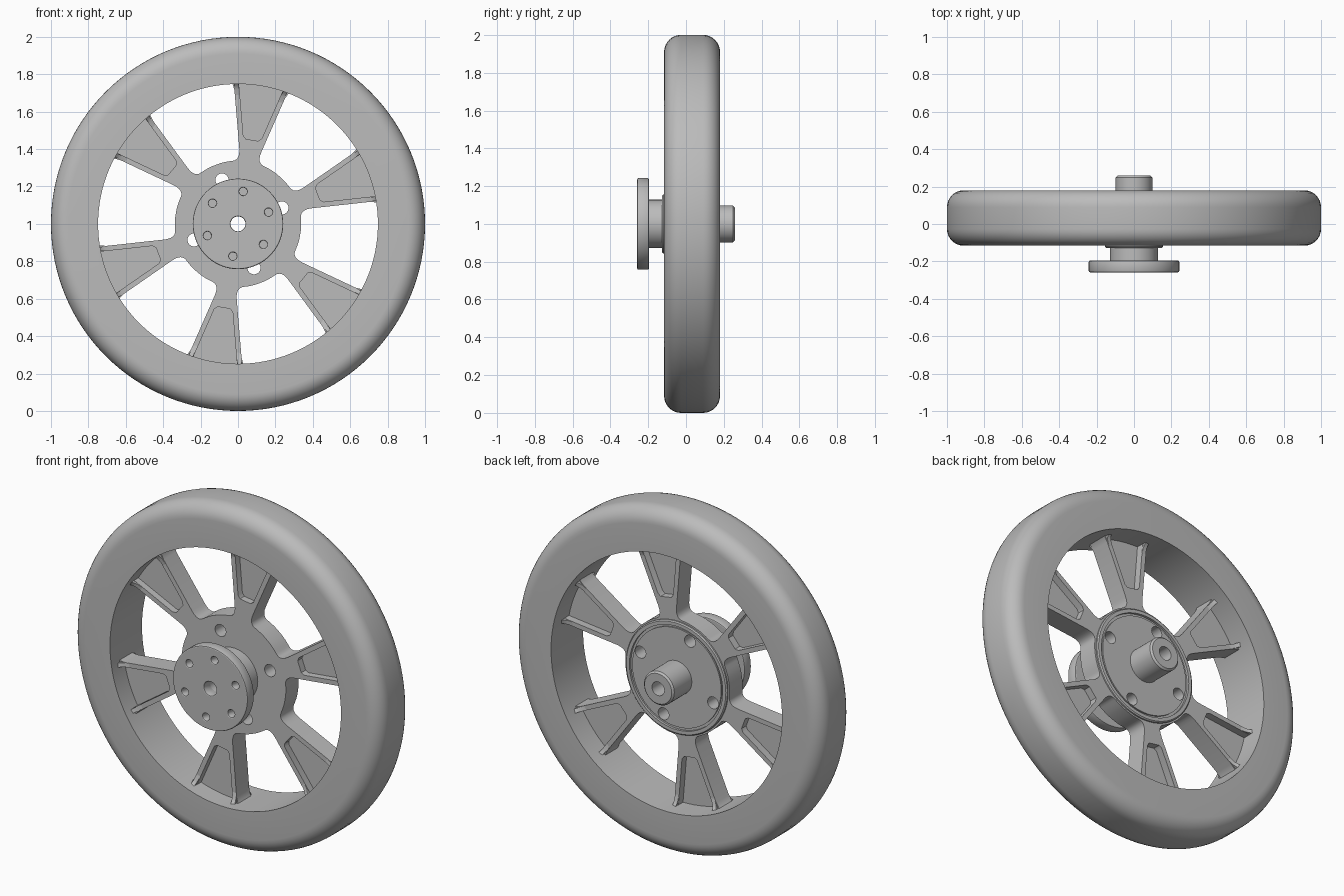
import bpy, bmesh, math
from mathutils import Vector, Matrix

cube = bpy.data.objects.get("Cube")
if cube:
    bpy.data.objects.remove(cube)

grey = bpy.data.materials.new("grey")
grey.use_nodes = True
grey.diffuse_color = (0.5, 0.5, 0.5, 1)
grey.node_tree.nodes["Principled BSDF"].inputs["Base Color"].default_value = (0.5, 0.5, 0.5, 1)

AXLE_Z = 1.0
SPOKES = [math.radians(80.5 + 60 * k) for k in range(6)]
BORE = 0.04


def finish(obj, angle=35):
    bpy.ops.object.select_all(action='DESELECT')
    obj.select_set(True)
    bpy.context.view_layer.objects.active = obj
    if obj.type == 'CURVE':
        bpy.ops.object.convert(target='MESH')
        obj = bpy.context.object
    bpy.ops.object.shade_smooth_by_angle(angle=math.radians(angle))
    return obj


def from_bmesh(name, bm):
    bmesh.ops.recalc_face_normals(bm, faces=bm.faces)
    mesh = bpy.data.meshes.new(name)
    bm.to_mesh(mesh)
    bm.free()
    mesh.materials.append(grey)
    obj = bpy.data.objects.new(name, mesh)
    obj.location.z = AXLE_Z
    bpy.context.collection.objects.link(obj)
    return finish(obj)


def lathe(name, profile, steps=96):
    """Revolve a closed (radius, y) profile round the axle."""
    bm = bmesh.new()
    rings = []
    for i in range(steps):
        a = 2 * math.pi * i / steps
        rings.append([bm.verts.new((r * math.cos(a), y, r * math.sin(a))) for r, y in profile])
    n = len(profile)
    for i in range(steps):
        p, q = rings[i], rings[(i + 1) % steps]
        for j in range(n):
            k = (j + 1) % n
            bm.faces.new((p[j], p[k], q[k], q[j]))
    return from_bmesh(name, bm)


def plate(name, loops, y0, y1, bevel=0.0):
    """Fill nested outlines and thicken them between two y values."""
    curve = bpy.data.curves.new(name, 'CURVE')
    curve.dimensions = '2D'
    curve.fill_mode = 'BOTH'
    curve.extrude = (y1 - y0) / 2 - bevel
    curve.bevel_depth = bevel
    curve.offset = -bevel
    curve.bevel_resolution = 1
    for loop in loops:
        spline = curve.splines.new('POLY')
        spline.points.add(len(loop) - 1)
        for point, (x, z) in zip(spline.points, loop):
            point.co = (x, z, 0, 1)
        spline.use_cyclic_u = True
    curve.materials.append(grey)
    obj = bpy.data.objects.new(name, curve)
    obj.rotation_euler.x = math.pi / 2
    obj.location = (0, (y0 + y1) / 2, AXLE_Z)
    bpy.context.collection.objects.link(obj)
    return finish(obj)


def circle(r, cx=0.0, cz=0.0, steps=24):
    return [(cx + r * math.cos(2 * math.pi * i / steps), cz + r * math.sin(2 * math.pi * i / steps))
            for i in range(steps)]


def bolt_circle(r, radius, count, start):
    return [circle(r, radius * math.cos(a), radius * math.sin(a))
            for a in (math.radians(start) + 2 * math.pi * k / count for k in range(count))]


def turn(points, a):
    c, s = math.cos(a), math.sin(a)
    return [(u * c - v * s, u * s + v * c) for u, v in points]


def half_width(u):
    return 0.055 + 0.254 * (u - 0.38)


# Tyre and rim: one rounded ring
MID, HALF, ROUND = 0.032, 0.148, 0.09
corner = [(1 - ROUND + ROUND * math.sin(t), HALF - ROUND + ROUND * math.cos(t))
          for t in (math.pi / 2 * i / 8 for i in range(9))]
rim = [(0.748, HALF)] + corner
rim += [(r, -y) for r, y in reversed(rim)]
lathe("rim", [(r, MID + y) for r, y in rim], 128)

# Spider: hub web and six flared spokes with pockets
HUB_R, FRONT, BACK = 0.338, -0.04, 0.078
side = [(HUB_R * math.cos(math.radians(d)), HUB_R * math.sin(math.radians(d))) for d in (26, 22, 18, 15)]
a, b, c = Vector(side[-1]), Vector((0.337, half_width(0.337))), Vector((0.40, half_width(0.40)))
for i in range(1, 7):
    t = i / 6
    side.append(tuple(a * (1 - t) ** 2 + b * 2 * t * (1 - t) + c * t * t))
side += [(0.70, half_width(0.70)), (0.73, half_width(0.73) + 0.006),
         (0.752, half_width(0.752) + 0.025), (0.79, half_width(0.79) + 0.025)]
sector = [(u, -v) for u, v in side] + side[::-1]
outline = [p for ang in SPOKES for p in turn(sector, ang)]

WALL = 0.028
pocket_side = [(0.775, half_width(0.775) - WALL), (0.47, half_width(0.47) - WALL),
               (0.455, half_width(0.455) - WALL - 0.012)]
pocket = pocket_side + [(u, -v) for u, v in reversed(pocket_side)]
pockets = [turn(pocket, ang) for ang in SPOKES]
bolts = bolt_circle(0.035, 0.25, 4, 20)
plate("spider", [outline, circle(BORE)] + pockets + bolts, FRONT, BACK)
plate("spoke_webs", pockets, 0.0, 0.035)

# Spoke roots: flanges spreading into the rim
root = [(0.66, 0.056), (0.71, 0.064), (0.735, 0.078), (0.752, 0.105)]
root += [(u, -y) for u, y in reversed(root)]
bm = bmesh.new()
for ang in SPOKES:
    for s in (-1, 1):
        layers = []
        for inset in (0.002, WALL - 0.002):
            flat = turn([(u, s * (half_width(u) - inset)) for u, y in root], ang)
            layers.append([bm.verts.new((x, 0.019 + y, z)) for (x, z), (u, y) in zip(flat, root)])
        for layer in layers:
            bm.faces.new(layer)
        for j in range(len(root)):
            k = (j + 1) % len(root)
            bm.faces.new((layers[0][j], layers[0][k], layers[1][k], layers[1][j]))
from_bmesh("spoke_roots", bm)

# Back of the hub: raised lip and bolted cover
lathe("hub_lip", [(0.302, 0.07), (0.302, 0.092), (0.322, 0.092), (0.328, 0.086), (0.328, 0.07)])
plate("hub_cover", [circle(0.288, steps=72), circle(BORE)] + bolts, 0.07, 0.086)

# Rear shaft with chamfered end
lathe("rear_shaft", [(BORE, 0.07), (BORE, 0.258), (0.088, 0.258), (0.098, 0.248), (0.098, 0.07)], 48)

# Front collar and neck
lathe("front_collar", [(BORE, -0.03), (BORE, -0.128), (0.148, -0.128), (0.156, -0.12), (0.156, -0.03)], 64)
lathe("front_neck", [(BORE, -0.12), (BORE, -0.21), (0.128, -0.21), (0.128, -0.12)], 64)

# Front mounting flange with six screw holes
plate("front_flange", [circle(0.242, steps=72), circle(BORE)] + bolt_circle(0.021, 0.175, 6, 21),
      -0.258, -0.196, 0.006)
